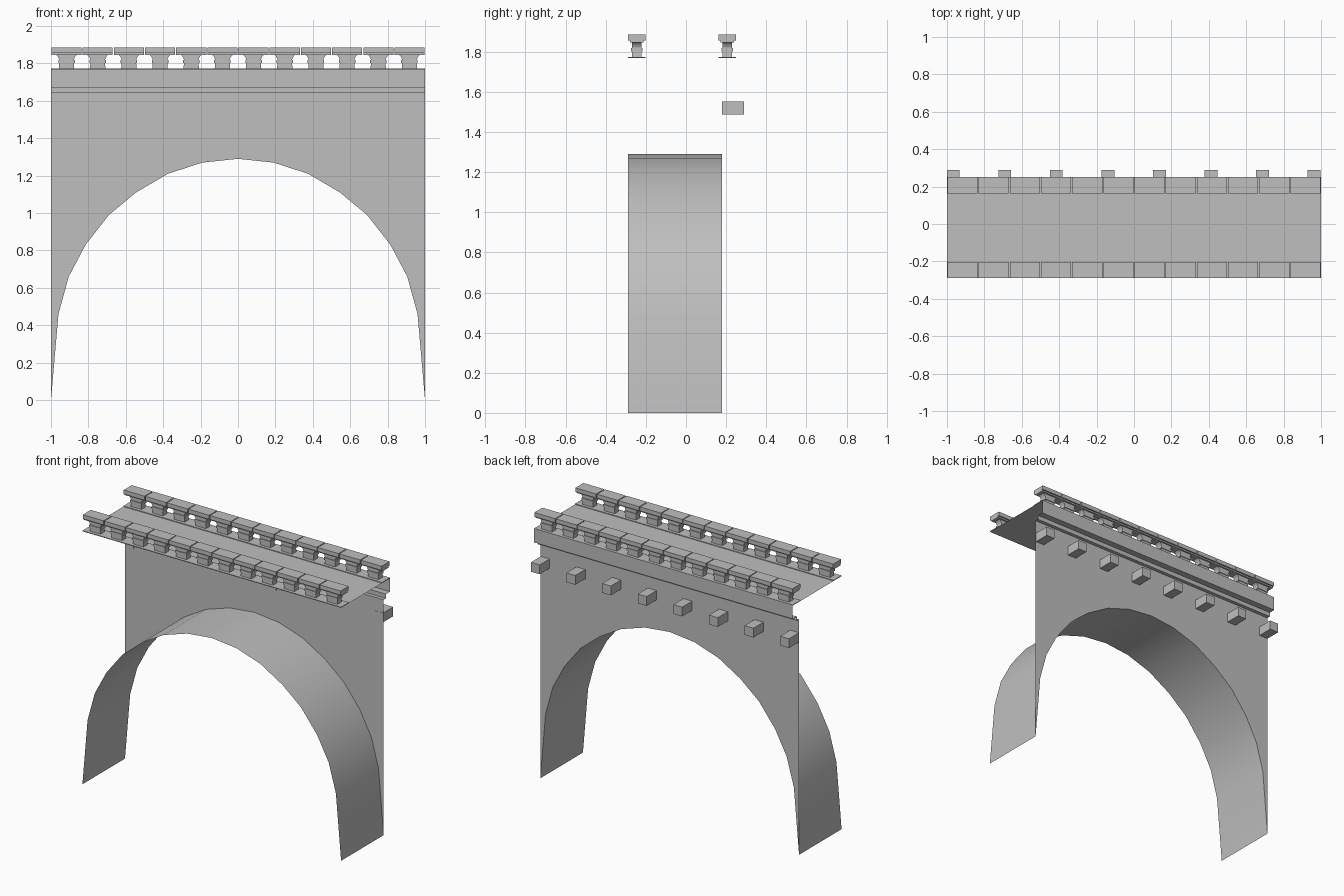
import bpy, bmesh, math

if "Cube" in bpy.data.objects:
    bpy.data.objects.remove(bpy.data.objects["Cube"])

stone = bpy.data.materials.new("grey stone")
stone.diffuse_color = (0.52, 0.52, 0.52, 1)
stone.use_nodes = True
stone.node_tree.nodes["Principled BSDF"].inputs["Base Color"].default_value = stone.diffuse_color


def make(name, bm, smooth=False):
    me = bpy.data.meshes.new(name)
    bm.to_mesh(me)
    bm.free()
    me.materials.append(stone)
    for p in me.polygons:
        p.use_smooth = smooth
    ob = bpy.data.objects.new(name, me)
    bpy.context.collection.objects.link(ob)
    return ob


def add_box(bm, x, y, z):
    """Closed box from three (min, max) ranges."""
    v = [bm.verts.new((a, b, c)) for c in z for b in y for a in x]
    for f in ((0, 2, 3, 1), (4, 5, 7, 6), (0, 1, 5, 4),
              (2, 6, 7, 3), (0, 4, 6, 2), (1, 3, 7, 5)):
        bm.faces.new([v[i] for i in f])


def add_strip(bm, a, b):
    """Open sheet between two rows of points."""
    va = [bm.verts.new(p) for p in a]
    vb = [bm.verts.new(p) for p in b]
    for i in range(len(a) - 1):
        bm.faces.new((va[i], va[i + 1], vb[i + 1], vb[i]))


def add_prism(bm, outline, y0, y1):
    """Closed solid from an x-z outline run along y."""
    a = [bm.verts.new((x, y0, z)) for x, z in outline]
    b = [bm.verts.new((x, y1, z)) for x, z in outline]
    n = len(a)
    bm.faces.new(a)
    bm.faces.new(b[::-1])
    for i in range(n):
        j = (i + 1) % n
        bm.faces.new((a[j], a[i], b[i], b[j]))


FRONT, WALL, BACK = -0.29, 0.18, 0.25
WALL_TOP, DECK = 1.645, 1.768

# Arch curve, mirrored about the centre
half = [(0.19, 1.27), (0.375, 1.21), (0.545, 1.11), (0.69, 0.99),
        (0.815, 0.83), (0.905, 0.66), (0.96, 0.46), (1.0, 0.0)]
arch = [(-x, z) for x, z in reversed(half)] + [(0, 1.29)] + half

# Arch vault sheet
bm = bmesh.new()
add_strip(bm, [(x, WALL, z) for x, z in arch], [(x, FRONT, z) for x, z in arch])
make("arch_vault", bm, True)

# Spandrel wall above the arch
bm = bmesh.new()
add_strip(bm, [(x, WALL, WALL_TOP) for x, z in arch], [(x, WALL, z) for x, z in arch])
make("spandrel_wall", bm)

# Deck and stepped cornice
bm = bmesh.new()
section = [(FRONT, DECK), (BACK, DECK), (BACK, 1.675), (0.205, 1.675),
           (0.205, WALL_TOP), (WALL, WALL_TOP)]
add_strip(bm, [(-1, y, z) for y, z in section], [(1, y, z) for y, z in section])
make("deck_and_cornice", bm)

# Square corbels on the back of the wall
bm = bmesh.new()
for i in range(8):
    x = -0.966 + i * 0.2755
    add_box(bm, (x - 0.034, x + 0.034), (WALL - 0.001, 0.29), (1.487, 1.552))
make("corbels", bm)

# Baluster outline: straight shank flaring in quarter arcs to the cap
UNIT = 1 / 6
R = 0.042
SHANK = UNIT / 2 - R
arc = [(UNIT / 2 - 0.003 - R * math.cos(t), 1.812 + R * math.sin(t))
       for t in (math.pi / 2 * k / 5 for k in range(6))]
side = [(SHANK, 1.77)] + arc + [(UNIT / 2 - 0.003, 1.858)]
outline = side + [(-x, z) for x, z in reversed(side)]

# Two parapets, each of twelve capped balusters on a thin plinth
for label, mid in (("front", -0.246), ("back", 0.206)):
    bm = bmesh.new()
    add_box(bm, (-1, 1), (mid - 0.044, mid + 0.044), (DECK, 1.773))
    make(label + "_plinth", bm)

    posts, caps = bmesh.new(), bmesh.new()
    for i in range(12):
        x = -1 + (i + 0.5) * UNIT
        add_prism(posts, [(x + px, pz) for px, pz in outline], mid - 0.023, mid + 0.023)
        # collar where the flare begins
        add_box(posts, (x - SHANK - 0.003, x + SHANK + 0.003),
                (mid - 0.028, mid + 0.028), (1.802, 1.818))
        w = UNIT / 2 - 0.003
        add_box(caps, (x - w, x + w), (mid - 0.034, mid + 0.034), (1.846, 1.857))
        add_box(caps, (x - w, x + w), (mid - 0.044, mid + 0.044), (1.856, 1.885))
    for b in (posts, caps):
        bmesh.ops.recalc_face_normals(b, faces=b.faces)
    make(label + "_balusters", posts)
    make(label + "_caps", caps)
